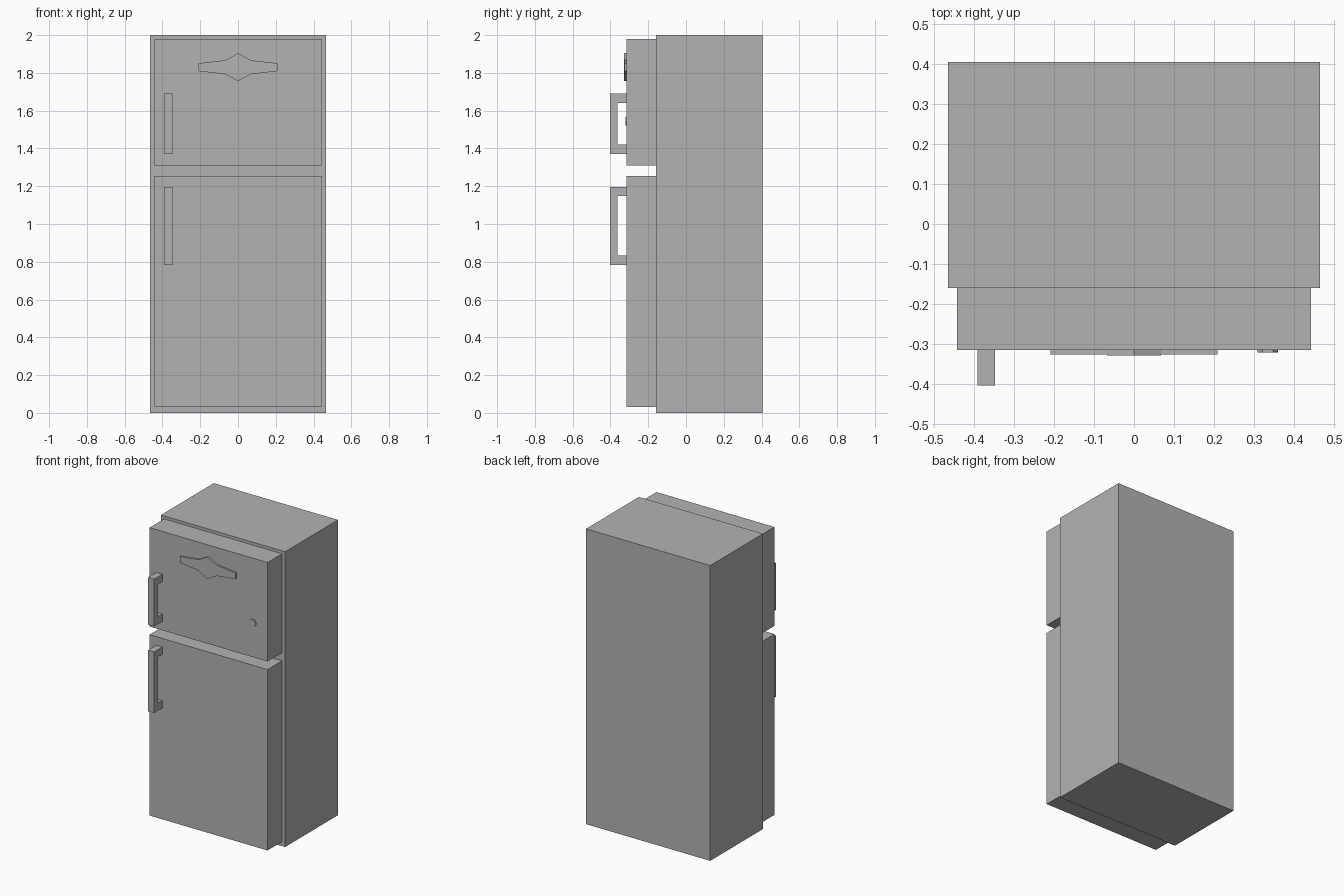
import bpy, bmesh, math
from mathutils import Vector

cube = bpy.data.objects.get("Cube")
if cube:
    bpy.data.objects.remove(cube, do_unlink=True)

grey = bpy.data.materials.new("grey enamel")
grey.use_nodes = True
colour = (0.45, 0.45, 0.45, 1)
grey.diffuse_color = colour
grey.node_tree.nodes["Principled BSDF"].inputs["Base Color"].default_value = colour


def extrude_profile(name, points, direction):
    """Extrude a closed flat profile along a direction into a solid."""
    bm = bmesh.new()
    face = bm.faces.new([bm.verts.new(p) for p in points])
    result = bmesh.ops.extrude_face_region(bm, geom=[face], use_keep_orig=True)
    moved = [v for v in result["geom"] if isinstance(v, bmesh.types.BMVert)]
    bmesh.ops.translate(bm, verts=moved, vec=Vector(direction))
    bmesh.ops.recalc_face_normals(bm, faces=bm.faces)
    mesh = bpy.data.meshes.new(name)
    bm.to_mesh(mesh)
    bm.free()
    mesh.materials.append(grey)
    obj = bpy.data.objects.new(name, mesh)
    bpy.context.collection.objects.link(obj)
    return obj


def box(name, half_width, y0, y1, z0, z1):
    corners = [(-half_width, y0), (half_width, y0), (half_width, y1), (-half_width, y1)]
    return extrude_profile(name, [(x, y, z0) for x, y in corners], (0, 0, z1 - z0))


def front_plate(name, outline, y_back, y_front):
    return extrude_profile(name, [(x, y_back, z) for x, z in outline], (0, y_front - y_back, 0))


def handle(name, z0, z1):
    """C-shaped pull bar joined to the door at both ends."""
    door, grip, front, thick = -0.315, -0.363, -0.403, 0.05
    side = [(door, z0), (front, z0), (front, z1), (door, z1),
            (door, z1 - thick), (grip, z1 - thick), (grip, z0 + thick), (door, z0 + thick)]
    return extrude_profile(name, [(-0.391, y, z) for y, z in side], (0.044, 0, 0))


# Cabinet and doors
box("cabinet", 0.465, -0.16, 0.405, 0, 2)
box("freezer_door", 0.442, -0.315, -0.16, 1.31, 1.98)
box("fridge_door", 0.442, -0.315, -0.16, 0.03, 1.255)

# Door handles
handle("freezer_handle", 1.37, 1.69)
handle("fridge_handle", 0.783, 1.197)

# Ornament: two tapered wings and a slightly raised hexagon
mid = 1.83
for side, label in ((1, "left"), (-1, "right")):
    wing = [(0.065, mid + 0.037), (0.208, mid + 0.021), (0.208, mid - 0.021), (0.065, mid - 0.037)]
    front_plate(label + "_ornament_wing", [(side * x, z) for x, z in wing], -0.315, -0.326)
hexagon = [(0, 0.074), (0.068, 0.037), (0.068, -0.037), (0, -0.074), (-0.068, -0.037), (-0.068, 0.037)]
front_plate("ornament_centre", [(x, mid + z) for x, z in hexagon], -0.315, -0.328)

# Small six-sided button
button = [(0.334 + 0.026 * math.cos(math.pi * i / 3), 1.543 + 0.026 * math.sin(math.pi * i / 3))
          for i in range(6)]
front_plate("freezer_button", button, -0.315, -0.321)
